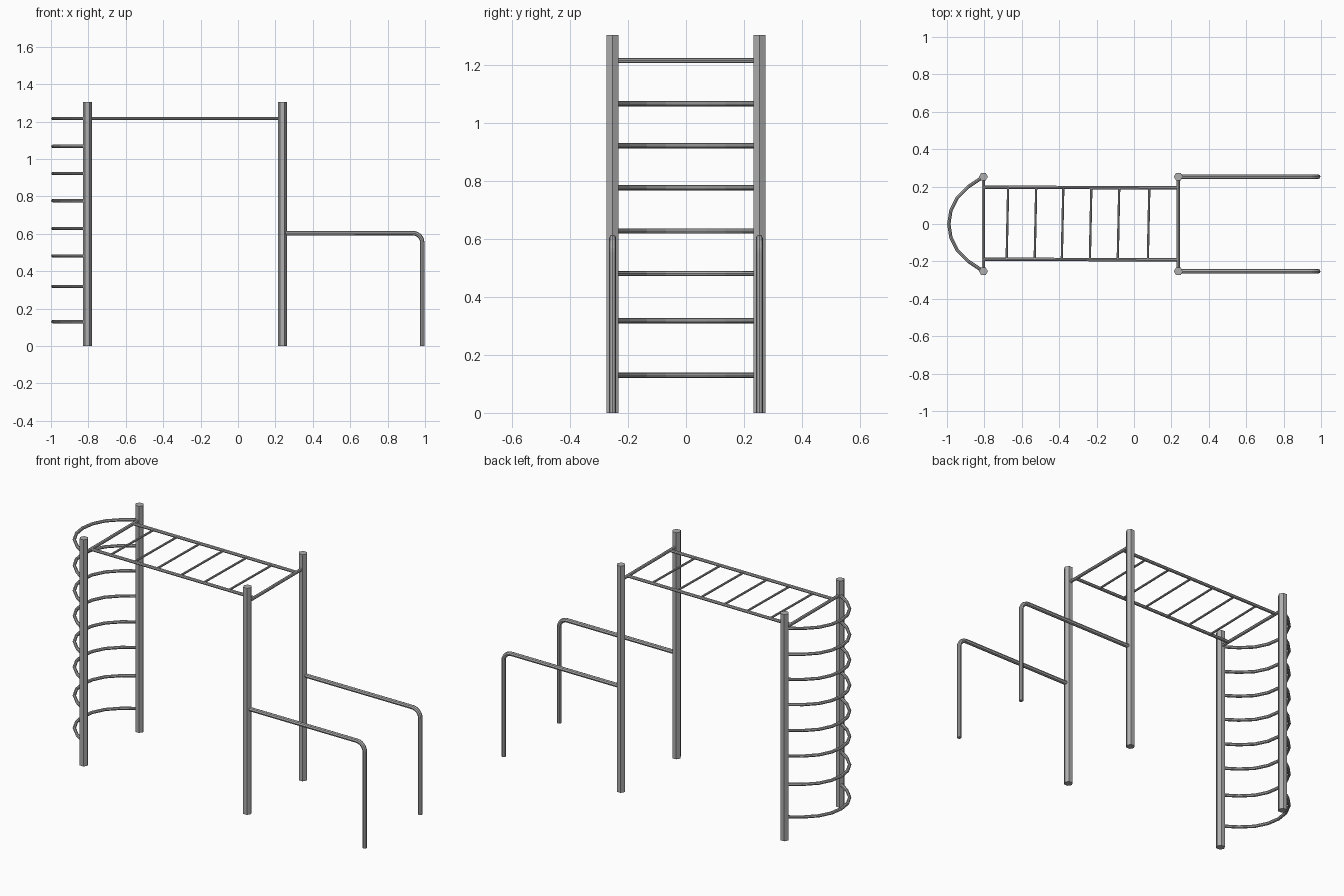
import bpy
import math

cube = bpy.data.objects.get("Cube")
if cube:
    bpy.data.objects.remove(cube, do_unlink=True)

steel = bpy.data.materials.new("grey_steel")
steel.use_nodes = True
GREY = (0.43, 0.43, 0.43, 1)
steel.diffuse_color = GREY
steel.node_tree.nodes["Principled BSDF"].inputs["Base Color"].default_value = GREY

BACK_X, FRONT_X, POST_Y = -0.805, 0.237, 0.253
POST_H, RAIL_Z = 1.305, 1.216


def tube(name, points, radius, detail=2):
    """Capped round bar along a path, turned into a mesh."""
    curve = bpy.data.curves.new(name, "CURVE")
    curve.dimensions = "3D"
    curve.bevel_depth = radius
    curve.bevel_resolution = detail
    curve.use_fill_caps = True
    spline = curve.splines.new("POLY")
    spline.points.add(len(points) - 1)
    for p, co in zip(spline.points, points):
        p.co = (*co, 1)
    spline.use_smooth = False
    helper = bpy.data.objects.new(name + "_path", curve)
    bpy.context.collection.objects.link(helper)
    graph = bpy.context.evaluated_depsgraph_get()
    mesh = bpy.data.meshes.new_from_object(helper.evaluated_get(graph))
    bpy.data.objects.remove(helper, do_unlink=True)
    mesh.name = name
    mesh.materials.clear()
    mesh.materials.append(steel)
    obj = bpy.data.objects.new(name, mesh)
    bpy.context.collection.objects.link(obj)
    return obj


# Four hexagonal posts, one corner towards x
for end, x in (("ladder", BACK_X), ("bar", FRONT_X)):
    for side, y in (("left", POST_Y), ("right", -POST_Y)):
        bpy.ops.mesh.primitive_cylinder_add(vertices=6, radius=0.024, depth=POST_H,
                                            location=(x, y, POST_H / 2),
                                            rotation=(0, 0, math.pi / 2))
        post = bpy.context.object
        post.name = f"{end}_post_{side}"
        post.data.materials.append(steel)

# Curved ladder rungs bulging away from the posts
half = [(-0.81, 0.25), (-0.885, 0.2), (-0.945, 0.14), (-0.979, 0.072)]
arc = half + [(-0.99, 0)] + [(x, -y) for x, y in reversed(half)]
for i, z in enumerate((0.13, 0.318, 0.481, 0.628, 0.777, 0.922, 1.067, RAIL_Z)):
    tube(f"curved_rung_{i + 1}", [(x, y, z) for x, y in arc], 0.009)

# Overhead ladder: end bars, side rails and rungs
for name, x in (("ladder_end_bar", BACK_X), ("bar_end_bar", FRONT_X)):
    tube(name, [(x, -POST_Y, RAIL_Z), (x, POST_Y, RAIL_Z)], 0.009)
for name, y in (("overhead_rail_left", 0.197), ("overhead_rail_right", -0.188)):
    tube(name, [(BACK_X, y, RAIL_Z), (FRONT_X, y - 0.004, RAIL_Z)], 0.009)
for i, x in enumerate((-0.677, -0.527, -0.382, -0.232, -0.083, 0.078)):
    tube(f"overhead_rung_{i + 1}",
         [(x - 0.004, -0.19, RAIL_Z), (x + 0.004, 0.195, RAIL_Z)], 0.006)

# Parallel bars with a rounded bend down to the ground
BAR_Z, LEG_X, BEND = 0.603, 0.985, 0.05
for side, y in (("left", POST_Y), ("right", -POST_Y)):
    path = [(FRONT_X, y, BAR_Z)]
    for k in range(7):
        a = math.pi / 2 * (1 - k / 6)
        path.append((LEG_X - BEND + BEND * math.cos(a), y,
                     BAR_Z - BEND + BEND * math.sin(a)))
    path.append((LEG_X, y, 0))
    tube(f"parallel_bar_{side}", path, 0.012)
